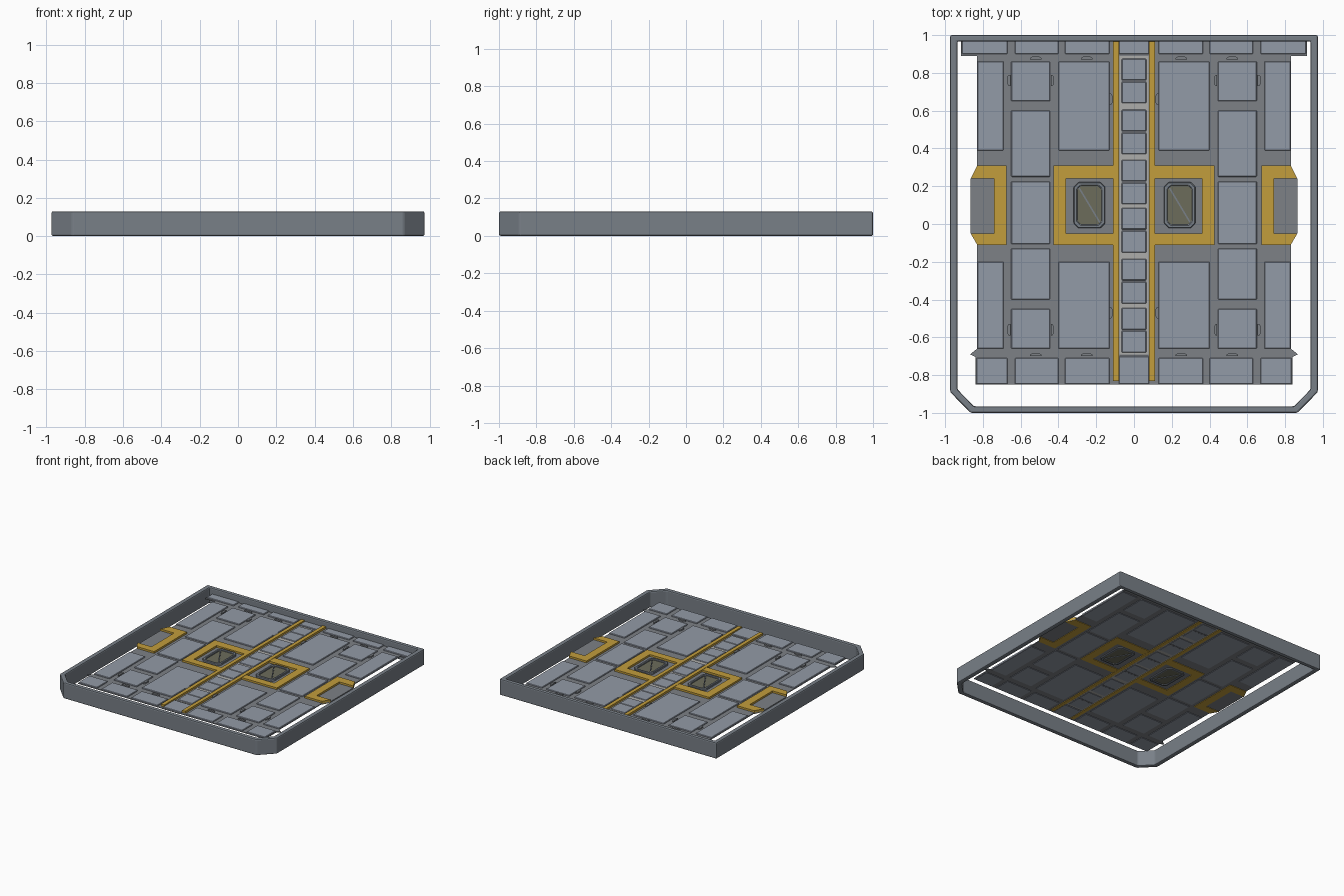
import bpy, bmesh, math

if "Cube" in bpy.data.objects:
    bpy.data.objects.remove(bpy.data.objects["Cube"])


def material(name, rgb):
    m = bpy.data.materials.new(name)
    m.diffuse_color = (*rgb, 1)
    m.use_nodes = True
    m.node_tree.nodes["Principled BSDF"].inputs["Base Color"].default_value = m.diffuse_color
    return m


STEEL = material("steel", (0.19, 0.215, 0.245))
DARK = material("dark_grey", (0.205, 0.22, 0.24))
PALE = material("pale_blue_grey", (0.29, 0.325, 0.385))
LIGHT = material("light_grey", (0.42, 0.42, 0.41))
YELLOW = material("yellow", (0.54, 0.34, 0.045))
OLIVE = material("olive", (0.15, 0.15, 0.105))


def finish(name, bm, mat, bevel=0, segs=1):
    bmesh.ops.recalc_face_normals(bm, faces=bm.faces)
    me = bpy.data.meshes.new(name)
    bm.to_mesh(me)
    bm.free()
    ob = bpy.data.objects.new(name, me)
    bpy.context.collection.objects.link(ob)
    me.materials.append(mat)
    if bevel:
        mod = ob.modifiers.new("bevel", "BEVEL")
        mod.width, mod.segments = bevel, segs
    return ob


def prisms(name, polys, z0, z1, mat, bevel=0):
    """Extruded flat outlines joined in one object."""
    bm = bmesh.new()
    for p in polys:
        lo = [bm.verts.new((x, y, z0)) for x, y in p]
        hi = [bm.verts.new((x, y, z1)) for x, y in p]
        bm.faces.new(lo)
        bm.faces.new(hi)
        for i in range(len(p)):
            j = (i + 1) % len(p)
            bm.faces.new((lo[i], lo[j], hi[j], hi[i]))
    return finish(name, bm, mat, bevel)


def ring(name, outer, inner, z0, z1, mat, bevel=0, segs=1):
    """Closed frame between two outlines with matching point counts."""
    bm = bmesh.new()
    loops = [[bm.verts.new((x, y, z)) for x, y in p]
             for p, z in ((outer, z0), (outer, z1), (inner, z1), (inner, z0))]
    for k in range(4):
        a, b = loops[k], loops[(k + 1) % 4]
        for i in range(len(a)):
            j = (i + 1) % len(a)
            bm.faces.new((a[i], a[j], b[j], b[i]))
    return finish(name, bm, mat, bevel, segs)


def rect(x0, x1, y0, y1):
    return [(x0, y0), (x1, y0), (x1, y1), (x0, y1)]


def flip(polys):
    return polys + [[(-x, y) for x, y in reversed(p)] for p in polys]


def outline(half):
    return half + [(-x, y) for x, y in reversed(half)]


def octagon(cx, cy, w, h, c):
    return [(cx + sx * (w - a), cy + sy * (h - b)) for sx, sy, a, b in
            ((1, 1, 0, c), (1, 1, c, 0), (-1, 1, c, 0), (-1, 1, 0, c),
             (-1, -1, 0, c), (-1, -1, c, 0), (1, -1, c, 0), (1, -1, 0, c))]


# outer rim with two cut front corners
rim_o = outline([(0.973, 1), (0.973, -0.89), (0.865, -1)])
rim_i = outline([(0.935, 0.967), (0.935, -0.875), (0.848, -0.965)])
rim = ring("outer_rim", rim_o, rim_i, 0, 0.13, STEEL, 0.009, 2)

# floor plate with wide back strip, side pads and small front flares
prisms("floor_plate", [outline([
    (0.915, 0.975), (0.915, 0.89), (0.83, 0.89), (0.83, 0.31), (0.865, 0.24),
    (0.865, -0.05), (0.83, -0.11), (0.83, -0.66), (0.868, -0.69),
    (0.838, -0.705), (0.838, -0.85)])], 0.068, 0.075, DARK)

# floor panels
rows = {(-0.83, -0.69): [(0.39, 0.86), (-0.66, -0.2)],
        (-0.65, -0.445): [(0.65, 0.86), (0.25, 0.6), (-0.105, 0.225), (-0.4, -0.13), (-0.66, -0.45)],
        (-0.4, -0.13): [(0.39, 0.86), (-0.66, -0.2)],
        (-0.63, -0.4): [(0.9, 0.97), (-0.848, -0.71)],
        (-0.365, -0.13): [(0.9, 0.97), (-0.848, -0.71)],
        (-0.91, -0.67): [(0.9, 0.97)],
        (-0.835, -0.67): [(-0.848, -0.71)]}
panels = [rect(*xs, *ys) for xs, spans in rows.items() for ys in spans]
prisms("floor_panels", flip(panels), 0.065, 0.083, PALE, 0.003)

# half-round latches on the panel seams
latches = []
for x, y, turn in ((-0.655, 0.76, 90), (-0.44, 0.76, -90), (-0.13, 0.66, -90),
                   (-0.655, -0.56, 90), (-0.44, -0.56, -90), (-0.13, -0.47, -90),
                   (-0.52, 0.87, 0), (-0.25, 0.87, 0), (-0.52, -0.7, 0), (-0.25, -0.7, 0)):
    t = math.radians(turn)
    pts = [(-0.03, 0), (0.03, 0), (0.03, 0.008), (0.017, 0.017), (-0.017, 0.017), (-0.03, 0.008)]
    latches.append([(x + u * math.cos(t) - v * math.sin(t),
                     y + u * math.sin(t) + v * math.cos(t)) for u, v in pts])
prisms("panel_latches", flip(latches), 0.07, 0.086, DARK)

# yellow walkway stripes, hatch surrounds and side brackets
prisms("walkway_stripes", flip([rect(-0.11, -0.08, -0.83, 0.97)]), 0.063, 0.092, YELLOW)
prisms("hatch_surrounds", flip([
    [(-0.11, 0.31), (-0.425, 0.31), (-0.425, -0.11), (-0.11, -0.11),
     (-0.11, -0.05), (-0.36, -0.05), (-0.36, 0.24), (-0.11, 0.24)]]), 0.064, 0.09, YELLOW)
prisms("side_brackets", flip([
    [(-0.865, 0.24), (-0.83, 0.31), (-0.675, 0.31), (-0.675, -0.11), (-0.83, -0.11),
     (-0.865, -0.05), (-0.74, -0.05), (-0.74, 0.24)]]), 0.064, 0.09, YELLOW)

# central walkway: light frame, stepped plates and end plates
prisms("walkway_frame", [rect(-0.076, 0.076, -0.69, 0.89)], 0.066, 0.079, LIGHT)
tops = (0.875, 0.605, 0.34, 0.085, -0.185, -0.445)
plates = [rect(-0.065, 0.065, t - 0.235 + k, t - 0.122 + k) for t in tops for k in (0, 0.122)]
plates += [rect(-0.08, 0.08, 0.9, 0.97), rect(-0.08, 0.08, -0.848, -0.7)]
prisms("walkway_plates", plates, 0.064, 0.084, PALE, 0.003)
prisms("walkway_seams", [rect(-0.065, 0.065, t - 0.123, t - 0.111) for t in tops],
       0.063, 0.081, DARK)

# two hatches, each with an eight-sided rim, inset lid and diagonal bar
for side, cx in (("left", -0.236), ("right", 0.242)):
    cy = 0.1
    ring(side + "_hatch_rim", octagon(cx, cy, 0.083, 0.122, 0.025),
         octagon(cx, cy, 0.064, 0.103, 0.018), 0.06, 0.092, STEEL, 0.004)
    prisms(side + "_hatch_lid", [octagon(cx, cy, 0.066, 0.105, 0.018)], 0.064, 0.081, OLIVE)
    a, b, w = 0.062, 0.095, 0.006
    prisms(side + "_hatch_bar", [[(cx - a, cy + b), (cx - a + w, cy + b + w),
                                  (cx + a, cy - b), (cx + a - w, cy - b - w)]],
           0.061, 0.088, STEEL)
